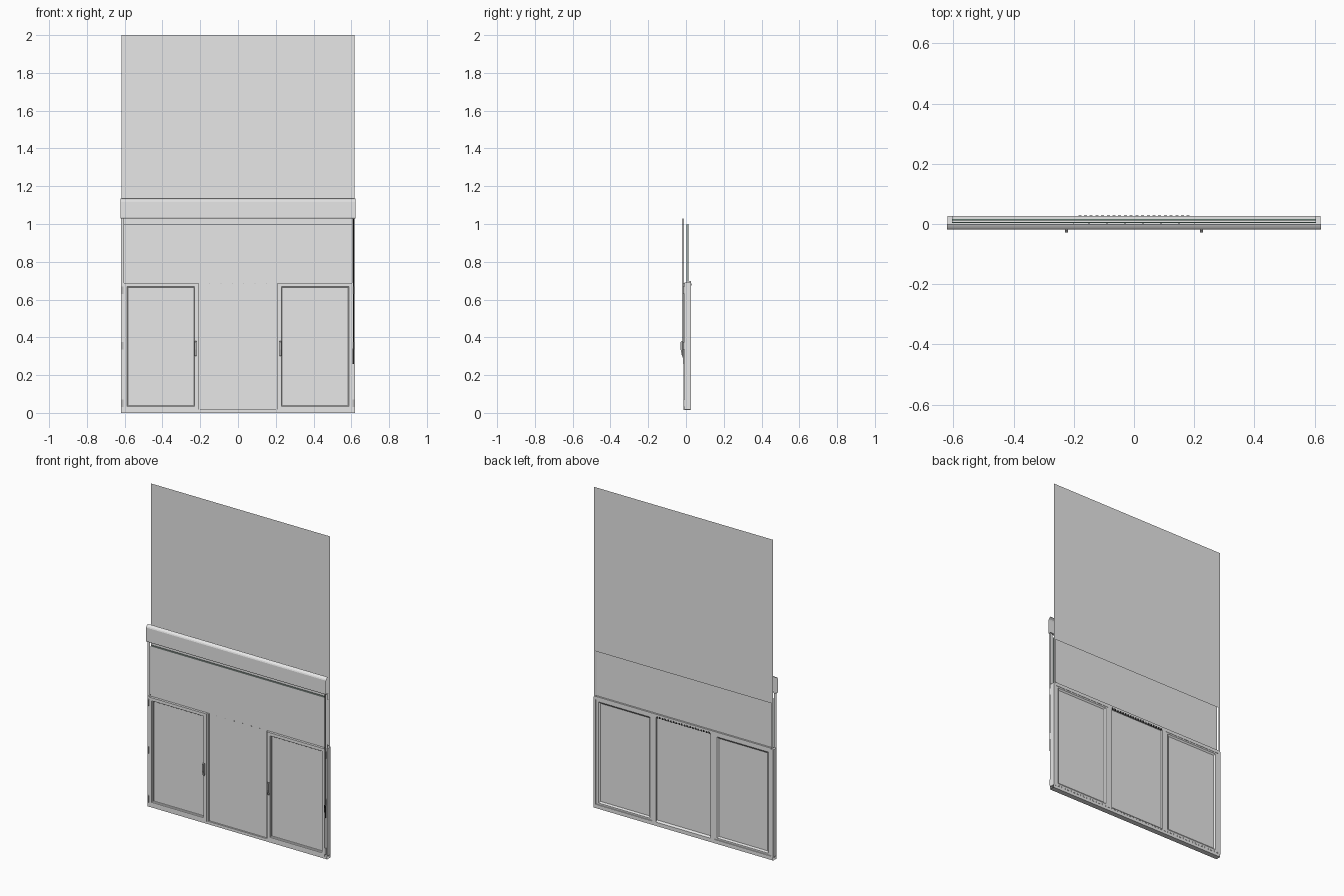
import bpy, bmesh

if "Cube" in bpy.data.objects:
    bpy.data.objects.remove(bpy.data.objects["Cube"])

def mat(name, c):
    m = bpy.data.materials.new(name)
    m.diffuse_color = (*c, 1)
    m.use_nodes = True
    m.node_tree.nodes["Principled BSDF"].inputs["Base Color"].default_value = m.diffuse_color
    return m

GREY = mat("light_grey", (0.8, 0.8, 0.8))
GREEN = mat("glass_edge_green", (0.3, 0.48, 0.4))
DARK = mat("dark_cord", (0.03, 0.03, 0.03))
METAL = mat("metal_grey", (0.5, 0.5, 0.5))

def finish(name, bm, *mats):
    bmesh.ops.recalc_face_normals(bm, faces=bm.faces)
    me = bpy.data.meshes.new(name)
    bm.to_mesh(me)
    bm.free()
    for m in mats:
        me.materials.append(m)
    ob = bpy.data.objects.new(name, me)
    bpy.context.collection.objects.link(ob)
    return ob

def add_box(bm, x0, x1, y0, y1, z0, z1):
    vs = bmesh.ops.create_cube(bm, size=1)["verts"]
    for v in vs:
        v.co = ((x0 + x1) / 2 + v.co.x * (x1 - x0),
                (y0 + y1) / 2 + v.co.y * (y1 - y0),
                (z0 + z1) / 2 + v.co.z * (z1 - z0))

def box(name, *dims, m=GREY):
    bm = bmesh.new()
    add_box(bm, *dims)
    return finish(name, bm, m)

def plate(name, x0, x1, y, z0, z1, m=GREY):
    """Flat upright sheet facing front."""
    bm = bmesh.new()
    bm.faces.new([bm.verts.new(p) for p in ((x0, y, z0), (x1, y, z0), (x1, y, z1), (x0, y, z1))])
    return finish(name, bm, m)

def sweep(name, profile, x0, x1, m=GREY, closed=True, caps=True):
    """Sweep a (y, z) profile along x."""
    bm = bmesh.new()
    a, b = ([bm.verts.new((x, y, z)) for y, z in profile] for x in (x0, x1))
    n = len(profile)
    for i in range(n if closed else n - 1):
        j = (i + 1) % n
        bm.faces.new((a[i], a[j], b[j], b[i]))
    if closed and caps:
        bm.faces.new(a)
        bm.faces.new(b)
    return finish(name, bm, m)

def frame(name, x0, x1, z0, z1, profile, m=GREY):
    """Mitred rectangular frame; profile is (inset, y) points."""
    bm = bmesh.new()
    rings = [[bm.verts.new(p) for p in ((x0 + d, y, z0 + d), (x1 - d, y, z0 + d),
                                        (x1 - d, y, z1 - d), (x0 + d, y, z1 - d))]
             for d, y in profile]
    n = len(rings)
    for i in range(n):
        a, b = rings[i], rings[(i + 1) % n]
        for k in range(4):
            j = (k + 1) % 4
            bm.faces.new((a[k], a[j], b[j], b[k]))
    return finish(name, bm, m)

def glass(name, x0, x1, z0, z1):
    """Double glazing: two panes with green edges."""
    for y in (0.003, 0.012):
        ob = box(name, x0, x1, y, y + 0.004, z0, z1)
        ob.data.materials.append(GREEN)
        for p in ob.data.polygons:
            p.material_index = int(abs(p.normal.y) < 0.5)

# tall flat sheet rising from the back of the frame
plate("upper_sheet", -0.617, 0.617, 0.0265, 0.978, 2.0)

# roller box: open shell with rounded top front edge
roll = [(0.0, 1.03), (-0.016, 1.03), (-0.018, 1.034), (-0.018, 1.118),
        (-0.015, 1.125), (-0.008, 1.13), (0.0, 1.134)]
sweep("roller_box", roll, -0.621, 0.621, closed=False)

# outer frame
rail = [(-0.007, 0.0), (0.026, 0.0), (0.026, 0.018), (-0.007, 0.018)]
sweep("bottom_rail", rail, -0.62, 0.62, caps=False)
sweep("inner_sill", [(0.017, 0.018), (0.027, 0.018), (0.027, 0.024), (0.017, 0.034)], -0.605, 0.605)
box("transom_bar", -0.605, 0.605, 0.003, 0.027, 0.676, 0.697)
for s in (-1, 1):
    a, b = sorted((s * 0.604, s * 0.62))
    box("jamb", a, b, -0.007, 0.027, 0.018, 0.69)
    plate("upper_jamb_front", a, b, -0.005, 0.69, 1.03)
    plate("upper_jamb_back", *sorted((s * 0.607, s * 0.617)), 0.0265, 0.69, 0.978)
    a, b = sorted((s * 0.2, s * 0.215))
    box("mullion", a, b, -0.004, 0.027, 0.018, 0.687)
    a, b = sorted((s * 0.188, s * 0.212))
    box("mullion_back", a, b, 0.017, 0.027, 0.018, 0.676)

# fixed glazing
glass("transom_pane", -0.605, 0.605, 0.697, 1.0)
glass("middle_pane", -0.2, 0.2, 0.018, 0.676)

# ventilation slots on the inner side, pins on the front
bm = bmesh.new()
for i in range(20):
    x = -0.18 + i * 0.36 / 19
    add_box(bm, x - 0.005, x + 0.005, 0.024, 0.0278, 0.674, 0.685)
finish("vent_slots", bm, DARK)
bm = bmesh.new()
for i in range(6):
    x = -0.15 + i * 0.06
    add_box(bm, x - 0.003, x + 0.003, 0.001, 0.004, 0.684, 0.688)
finish("front_pins", bm, METAL)

# side doors with sash, inner bead, pane, handle and hinges
sash = [(0.0, -0.012), (0.019, -0.012), (0.019, -0.009), (0.023, -0.006),
        (0.023, 0.016), (0.03, 0.018), (0.02, 0.025), (0.0, 0.025)]
grip = [(-0.012, 0.31), (-0.017, 0.30), (-0.022, 0.305), (-0.028, 0.335),
        (-0.028, 0.375), (-0.022, 0.38), (-0.012, 0.375)]
for s in (-1, 1):
    x0, x1 = sorted((s * 0.21, s * 0.606))
    frame("door_sash", x0, x1, 0.016, 0.687, sash)
    glass("door_pane", x0 + 0.022, x1 - 0.022, 0.038, 0.665)
    sweep("door_handle", grip, s * 0.224 - 0.005, s * 0.224 + 0.005, METAL)
    for z in (0.05, 0.355, 0.65):
        box("hinge", s * 0.611 - 0.005, s * 0.611 + 0.005, -0.014, -0.007, z - 0.02, z + 0.02, m=METAL)

# pull cord with weight
box("pull_cord", 0.609, 0.613, -0.018, -0.014, 0.34, 1.03, m=DARK)
sweep("cord_weight", [(-0.012, 0.26), (-0.016, 0.26), (-0.019, 0.34), (-0.012, 0.34)], 0.607, 0.614, DARK)
